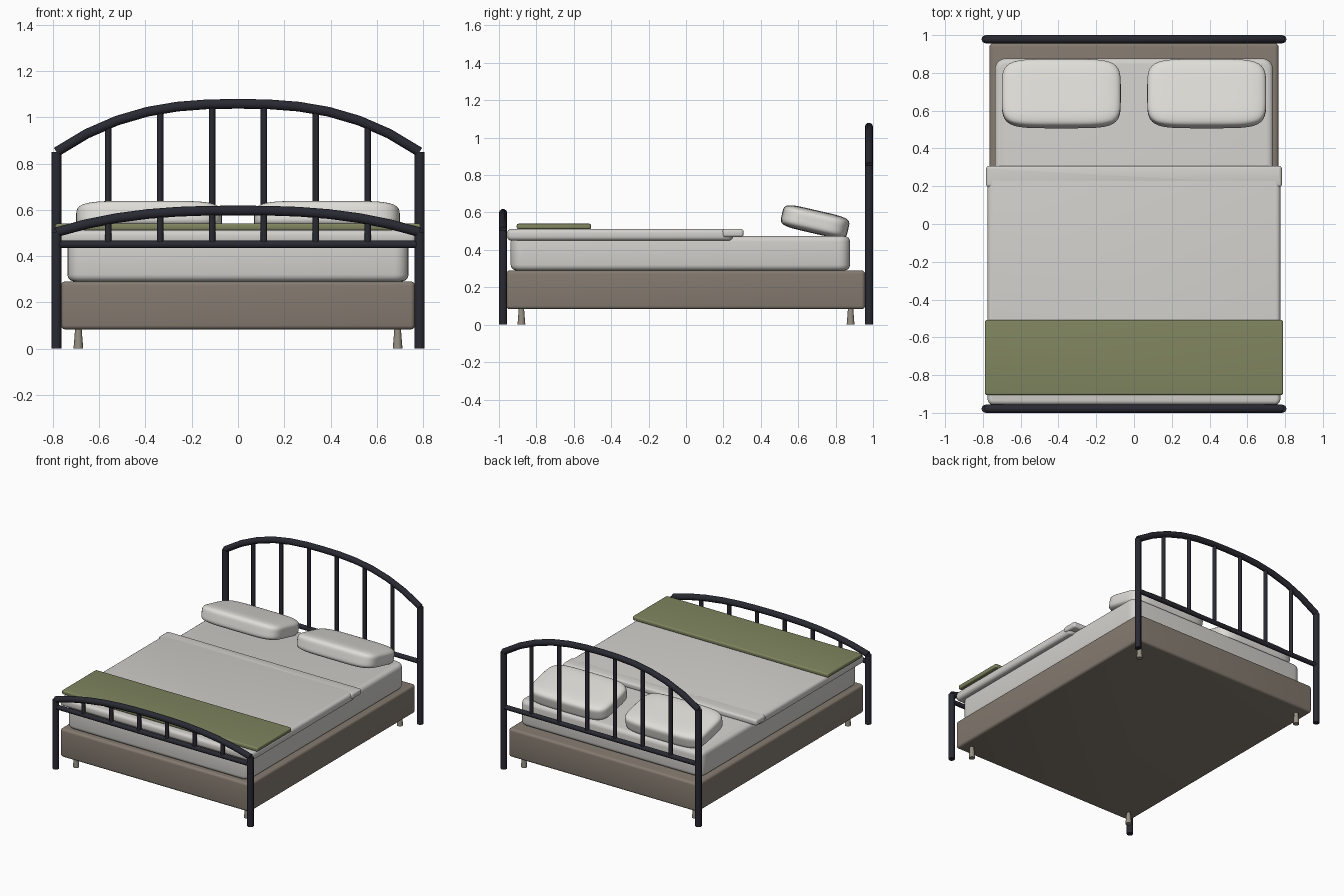
import bpy
import bmesh
import math
from mathutils import Vector

if "Cube" in bpy.data.objects:
    bpy.data.objects.remove(bpy.data.objects["Cube"], do_unlink=True)


def material(name, rgb):
    m = bpy.data.materials.new(name)
    m.use_nodes = True
    m.diffuse_color = (*rgb, 1)
    bsdf = m.node_tree.nodes["Principled BSDF"]
    bsdf.inputs["Base Color"].default_value = (*rgb, 1)
    bsdf.inputs["Roughness"].default_value = 0.7
    return m


METAL = material("dark metal", (0.022, 0.022, 0.032))
FABRIC = material("taupe fabric", (0.23, 0.195, 0.16))
LINEN = material("white linen", (0.64, 0.63, 0.6))
PILLOW = material("pillow white", (0.74, 0.73, 0.69))
GREEN = material("olive throw", (0.215, 0.235, 0.115))
WOOD = material("leg wood", (0.3, 0.27, 0.22))


def finish(obj, mat, angle=40):
    """Assign the colour and smooth the gentle edges."""
    obj.data.materials.clear()
    obj.data.materials.append(mat)
    bpy.ops.object.select_all(action="DESELECT")
    obj.select_set(True)
    bpy.context.view_layer.objects.active = obj
    bpy.ops.object.shade_smooth_by_angle(angle=math.radians(angle))
    return obj


def add_mesh(name, bm):
    mesh = bpy.data.meshes.new(name)
    bm.to_mesh(mesh)
    bm.free()
    obj = bpy.data.objects.new(name, mesh)
    bpy.context.collection.objects.link(obj)
    return obj


def soft_box(name, xr, yr, zr, mat, corner, edge):
    """Box with rounded plan corners and softened edges."""
    bm = bmesh.new()
    bmesh.ops.create_cube(bm, size=1)
    for v in bm.verts:
        for i, (lo, hi) in enumerate((xr, yr, zr)):
            v.co[i] = lo if v.co[i] < 0 else hi
    upright = [e for e in bm.edges
               if abs(e.verts[0].co.z - e.verts[1].co.z) > 1e-4]
    bmesh.ops.bevel(bm, geom=upright, offset=corner, segments=5,
                    profile=0.5, affect="EDGES")
    rims = [e for e in bm.edges if len(e.link_faces) == 2
            and any(abs(f.normal.z) > 0.9 for f in e.link_faces)]
    bmesh.ops.bevel(bm, geom=rims, offset=edge, segments=4,
                    profile=0.5, affect="EDGES")
    return finish(add_mesh(name, bm), mat)


def tube(name, points, radius):
    """Round bar swept along a path."""
    curve = bpy.data.curves.new(name, "CURVE")
    curve.dimensions = "3D"
    curve.bevel_depth = radius
    curve.bevel_resolution = 3
    curve.use_fill_caps = True
    spline = curve.splines.new("POLY")
    spline.points.add(len(points) - 1)
    for p, co in zip(spline.points, points):
        p.co = (*co, 1)
    temp = bpy.data.objects.new(name + "_path", curve)
    bpy.context.collection.objects.link(temp)
    graph = bpy.context.evaluated_depsgraph_get()
    mesh = bpy.data.meshes.new_from_object(temp.evaluated_get(graph))
    bpy.data.objects.remove(temp, do_unlink=True)
    obj = bpy.data.objects.new(name, mesh)
    bpy.context.collection.objects.link(obj)
    return finish(obj, METAL)


def bed_end(name, y, low, high, rail_z):
    """Two posts, an arched top bar, a cross rail and six spindles."""
    half = 0.785

    def arch(x):
        return high - (high - low) * abs(x / half) ** 2.6

    for side, s in (("left", 1), ("right", -1)):
        tube(f"{name}_post_{side}", [(s * half, y, 0), (s * half, y, low)], 0.022)
    xs = [half * (i / 6 - 1) for i in range(13)]
    tube(name + "_arch", [(x, y, arch(x)) for x in xs], 0.022)
    tube(name + "_rail", [(-half, y, rail_z), (half, y, rail_z)], 0.017)
    for i in range(6):
        x = (i - 2.5) * 0.2245
        tube(f"{name}_spindle_{i + 1}", [(x, y, rail_z), (x, y, arch(x))], 0.014)


def pillow(name, x):
    """Puffed superellipsoid, tipped up towards the foot of the bed."""
    power = 5
    bm = bmesh.new()
    bmesh.ops.create_cube(bm, size=2)
    bmesh.ops.subdivide_edges(bm, edges=bm.edges[:], cuts=15, use_grid_fill=True)
    for v in bm.verts:
        length = sum(abs(c) ** power for c in v.co) ** (1 / power)
        p = v.co / length
        v.co = Vector((p.x * 0.315, p.y * 0.182, p.z * 0.062))
    obj = add_mesh(name, bm)
    obj.location = (x, 0.69, 0.55)
    obj.rotation_euler.x = math.radians(-13)
    return finish(obj, PILLOW, 80)


# Metal frame
bed_end("headboard", 0.978, 0.85, 1.058, 0.45)
bed_end("footboard", -0.978, 0.503, 0.597, 0.45)

# Base and short tapered legs
soft_box("base", (-0.765, 0.765), (-0.96, 0.957), (0.083, 0.29), FABRIC, 0.02, 0.018)
for fx, x in (("left", 0.69), ("right", -0.69)):
    for fy, y in (("front", -0.88), ("back", 0.88)):
        bpy.ops.mesh.primitive_cone_add(vertices=16, radius1=0.021, radius2=0.013,
                                        depth=0.1, location=(x, y, 0.05))
        leg = bpy.context.object
        leg.name = f"leg_{fy}_{fx}"
        finish(leg, WOOD)

# Mattress and bedding
soft_box("mattress", (-0.737, 0.737), (-0.937, 0.877), (0.29, 0.474), LINEN, 0.06, 0.03)
soft_box("duvet", (-0.775, 0.775), (-0.957, 0.25), (0.45, 0.512), LINEN, 0.03, 0.022)
soft_box("duvet_fold", (-0.783, 0.783), (0.195, 0.308), (0.468, 0.512), LINEN, 0.015, 0.015)
soft_box("throw", (-0.79, 0.79), (-0.905, -0.508), (0.511, 0.54), GREEN, 0.012, 0.009)
pillow("pillow_left", 0.385)
pillow("pillow_right", -0.385)
